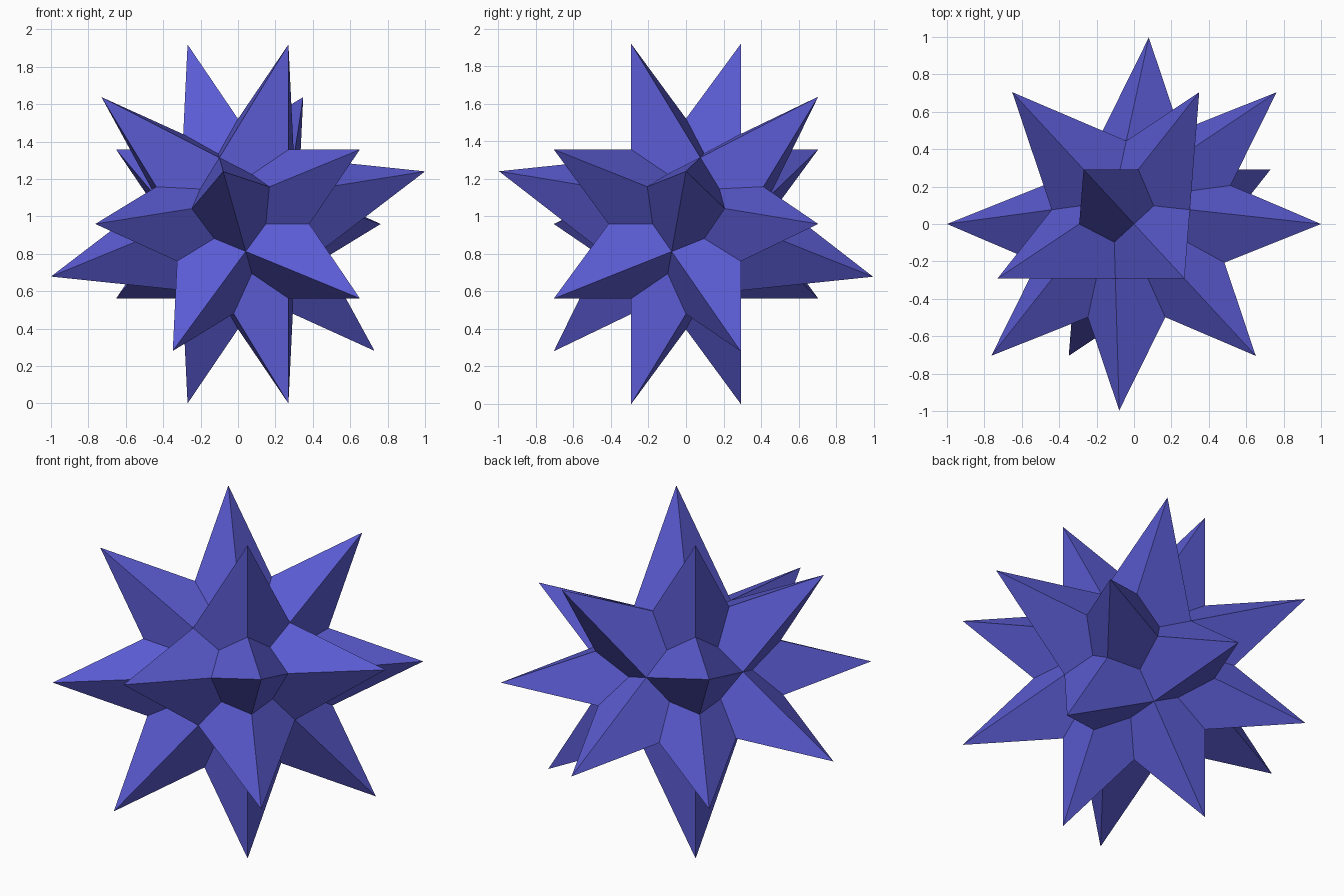
import bpy, bmesh, math
from itertools import permutations, product
from mathutils import Vector, Matrix

cube = bpy.data.objects.get("Cube")
if cube:
    bpy.data.objects.remove(cube, do_unlink=True)

# Single violet blue material
mat = bpy.data.materials.new("violet_blue")
mat.use_nodes = True
colour = (0.105, 0.105, 0.65, 1.0)
mat.diffuse_color = colour
bsdf = mat.node_tree.nodes["Principled BSDF"]
bsdf.inputs["Base Color"].default_value = colour
bsdf.inputs["Roughness"].default_value = 0.8

# Key points of one symmetry cell of the eighteen-pointed star
R = 1.0387
K = 1 + math.sqrt(2)
axis_tip = Vector((R, 0, 0))
edge_tip = Vector((R, R, 0)) / math.sqrt(2)
saddle = Vector((R / 2, R / (2 * K), 0))
saddle_b = Vector((R / 2, 0, R / (2 * K)))
pit = Vector((K, 1, 1)) * (R / (3 * K))
corner = Vector((1, 1, 1)) * (R / (2 * K - 1))

# Tilt of the star: its three main axes
th = math.radians(42.73)
c, s = math.cos(th), math.sin(th)
c8, s8 = math.cos(math.pi / 8), math.sin(math.pi / 8)
axis_a = Vector((-s * s8, c * s8, c8))
axis_b = Vector((s * c8, -c * c8, s8))
axis_c = Vector((c, s, 0))
tilt = Matrix((axis_a, axis_b, axis_c)).transposed()
height = Vector((0, 0, R * c8))

bm = bmesh.new()


def add_face(points, perm, signs):
    """Add the mirrored and permuted copy of a planar face, facing outward."""
    pts = [tilt @ Vector([p[perm[i]] * signs[i] for i in range(3)]) for p in points]
    normal = (pts[1] - pts[0]).cross(pts[2] - pts[0])
    if normal.dot(pts[0]) < 0:
        pts.reverse()
    bm.faces.new([bm.verts.new(p + height) for p in pts])


for perm in permutations(range(3)):
    for signs in product((1, -1), repeat=3):
        # Spikes between the main axes
        add_face((edge_tip, saddle, pit, corner), perm, signs)
        # Spikes on the main axes (each face is its own mirror image)
        if perm in ((0, 1, 2), (1, 2, 0), (2, 0, 1)):
            add_face((axis_tip, saddle, pit, saddle_b), perm, signs)

bmesh.ops.remove_doubles(bm, verts=bm.verts, dist=1e-4)
mesh = bpy.data.meshes.new("spiked_star")
bm.to_mesh(mesh)
bm.free()
mesh.materials.append(mat)
star = bpy.data.objects.new("spiked_star", mesh)
bpy.context.collection.objects.link(star)
